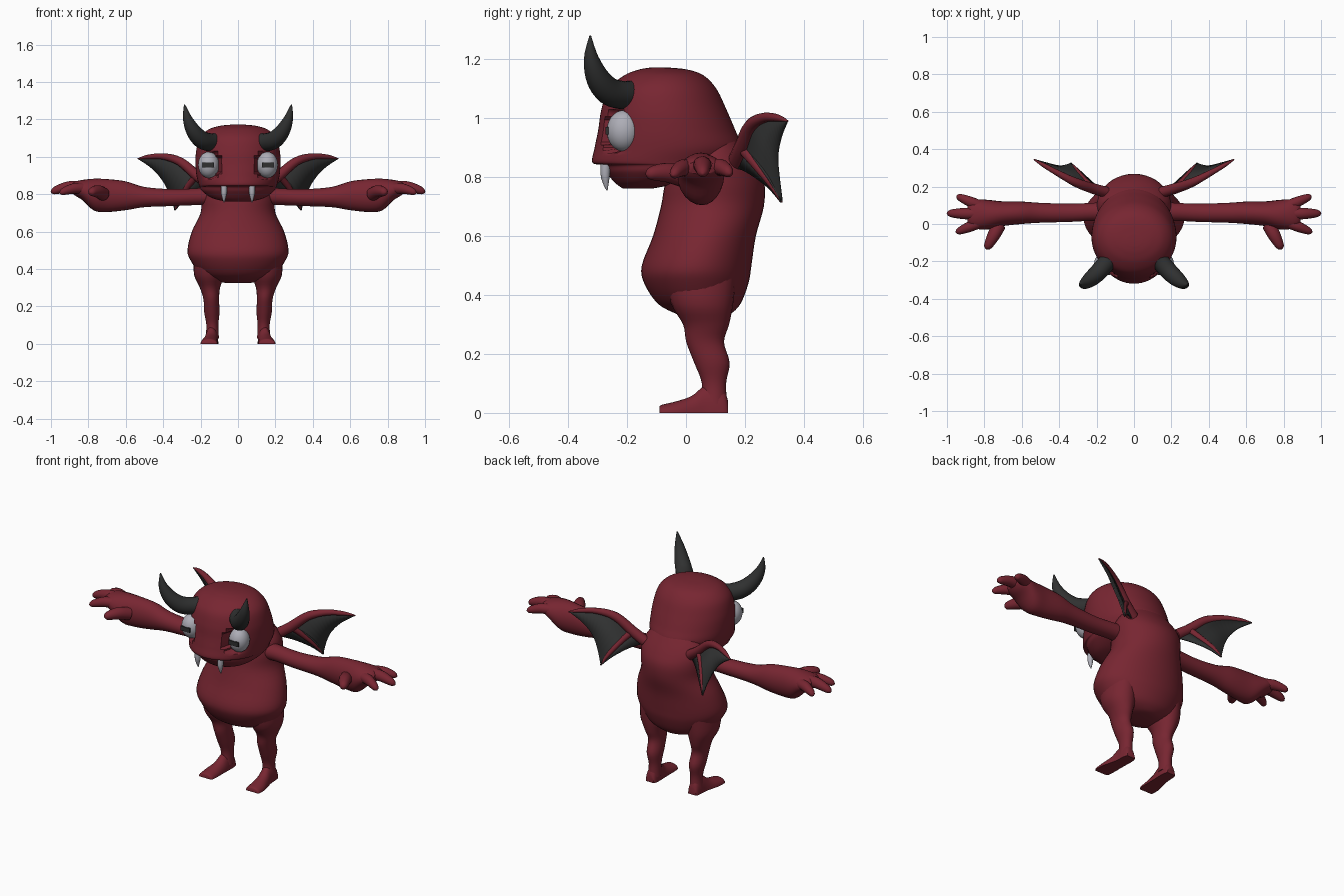
import bpy, bmesh, math
from mathutils import Vector

if "Cube" in bpy.data.objects:
    bpy.data.objects.remove(bpy.data.objects["Cube"])


def material(name, rgb):
    m = bpy.data.materials.new(name)
    m.diffuse_color = (*rgb, 1)
    m.use_nodes = True
    m.node_tree.nodes["Principled BSDF"].inputs["Base Color"].default_value = m.diffuse_color
    return m


RED = material("dark_red_skin", (0.185, 0.019, 0.031))
DARK = material("charcoal", (0.029, 0.030, 0.030))
WHITE = material("pale_grey", (0.42, 0.42, 0.47))


def finish(name, bm, mat, mirror=True, angle=45):
    bmesh.ops.recalc_face_normals(bm, faces=bm.faces[:])
    me = bpy.data.meshes.new(name)
    bm.to_mesh(me)
    bm.free()
    ob = bpy.data.objects.new(name, me)
    bpy.context.collection.objects.link(ob)
    me.materials.append(mat)
    bpy.ops.object.select_all(action='DESELECT')
    ob.select_set(True)
    bpy.context.view_layer.objects.active = ob
    bpy.ops.object.shade_smooth_by_angle(angle=math.radians(angle))
    if mirror:
        mod = ob.modifiers.new("mirror", 'MIRROR')
        mod.use_mirror_merge = False
    return ob


def smooth_rows(rows, sub):
    """Catmull-Rom interpolation of equally long tuples."""
    out = []
    last = len(rows) - 1
    for i in range(last):
        p = [rows[max(0, min(last, i + k))] for k in (-1, 0, 1, 2)]
        for s in range(sub):
            t = s / sub
            out.append([0.5 * (2 * b + (c - a) * t + (2*a - 5*b + 4*c - d) * t*t
                               + (3*b - a - 3*c + d) * t**3) for a, b, c, d in zip(*p)])
    out.append(list(rows[-1]))
    return out


PLANES = {'x': (Vector((0, 1, 0)), Vector((0, 0, 1))),
          'y': (Vector((1, 0, 0)), Vector((0, 0, 1))),
          'z': (Vector((1, 0, 0)), Vector((0, 1, 0)))}


def loft(name, rows, mat, plane=None, n=20, sub=4, mirror=True, shape=None):
    """Skin ellipses (x, y, z, radius_a, radius_b); no plane = follow the path."""
    rows = smooth_rows(rows, sub)
    pts = [Vector(r[:3]) for r in rows]
    bm = bmesh.new()
    rings = []
    for i, r in enumerate(rows):
        if plane:
            u, v = PLANES[plane]
        else:
            t = (pts[min(i + 1, len(pts) - 1)] - pts[max(i - 1, 0)]).normalized()
            u = t.cross(Vector((0.5, 0.8, 0.1))).normalized()
            v = t.cross(u)
        ring = []
        for k in range(n):
            a = math.tau * k / n
            co = pts[i] + u * (math.cos(a) * max(r[3], .002)) + v * (math.sin(a) * max(r[4], .002))
            ring.append(bm.verts.new(shape(co) if shape else co))
        rings.append(ring)
    for a, b in zip(rings, rings[1:]):
        for k in range(n):
            bm.faces.new((a[k], a[(k + 1) % n], b[(k + 1) % n], b[k]))
    bm.faces.new(rings[0])
    bm.faces.new(rings[-1])
    return finish(name, bm, mat, mirror)


def tube(name, rows, mat, **kw):
    return loft(name, [(x, y, z, r, r) for x, y, z, r in rows], mat, **kw)


def stack(name, rows, **kw):
    """Rows of (z, half width, front y, back y)."""
    return loft(name, [(0, (f + b) / 2, z, w, (b - f) / 2) for z, w, f, b in rows],
                RED, 'z', mirror=False, **kw)


# Torso with round belly
stack("torso", [(.325, .06, .0, .12), (.335, .11, -.03, .15), (.37, .195, -.095, .185),
                (.44, .25, -.142, .212), (.5, .27, -.15, .222), (.6, .247, -.112, .237),
                (.7, .2, -.085, .264), (.78, .198, -.07, .266), (.84, .195, -.04, .24),
                (.9, .16, 0, .2), (.96, .1, .03, .155)], n=40)


# Head, with a hollow for each eye
def eye_hollow(co):
    if math.hypot((abs(co.x) - .157) / .06, (co.z - .957) / .075) < 1:
        co.y = max(co.y, -.212)
    return co


stack("head", [(.762, .07, -.215, -.11), (.78, .14, -.24, -.02), (.815, .19, -.27, .09),
               (.84, .205, -.285, .15), (.85, .209, -.318, .165), (.9, .222, -.31, .19),
               (.96, .227, -.298, .167), (1.03, .224, -.287, .137), (1.1, .205, -.262, .103),
               (1.145, .16, -.21, .06), (1.165, .1, -.16, .005), (1.172, .04, -.12, -.06)],
      n=64, sub=6, shape=eye_hollow)

# Eyes and slit pupils
bm = bmesh.new()
bmesh.ops.create_uvsphere(bm, u_segments=28, v_segments=18, radius=1)
for v in bm.verts:
    v.co = (v.co.x * .056 + .157, v.co.y * .058 - .211, v.co.z * .07 + .957)
finish("eyes", bm, WHITE)
bm = bmesh.new()
bmesh.ops.create_cube(bm, size=1)
for v in bm.verts:
    v.co = (v.co.x * .062 + .16, v.co.y * .009 - .268, v.co.z * .026 + .957)
finish("pupils", bm, DARK)

# Fangs and horns
tube("fangs", [(.075, -.272, .855, .017), (.075, -.274, .81, .016),
               (.075, -.272, .78, .01), (.075, -.268, .755, .002)], WHITE, n=12)
tube("horns", [(.12, -.18, 1.08, .048), (.15, -.212, 1.078, .048), (.195, -.262, 1.092, .047),
               (.238, -.3, 1.138, .04), (.27, -.322, 1.205, .025), (.286, -.325, 1.28, .003)], DARK)

# Arms widening into the hands
loft("arms", [(.13, .065, .79, .055, .05), (.22, .065, .787, .048, .045),
              (.35, .06, .782, .049, .045), (.5, .06, .785, .053, .054),
              (.6, .06, .792, .06, .077), (.7, .055, .793, .066, .088),
              (.77, .05, .798, .078, .085), (.83, .052, .822, .08, .055),
              (.87, .052, .83, .07, .038), (.89, .052, .832, .05, .022)], RED, 'x', n=24)

# Three fingers and a thumb: base, tip
for name, base, tip, r in [("back_finger", (.82, .095, .83), (.948, .15, .81), .03),
                           ("middle_finger", (.84, .055, .84), (1.0, .057, .81), .032),
                           ("front_finger", (.82, .01, .83), (.952, -.045, .805), .03),
                           ("thumb", (.72, -.005, .80), (.79, -.135, .808), .036)]:
    b, t = Vector(base), Vector(tip)
    rows = []
    for f, k in ((0, 1), (.4, .95), (.75, .75), (.93, .5), (1, .1)):
        p = b.lerp(t, f)
        rows.append((p.x, p.y, p.z + .012 * math.sin(f * math.pi), r * k))
    tube(name, rows, RED, n=14)

# Legs and flat-soled feet
loft("legs", [(.155, .05, .47, .08, .12), (.155, .055, .37, .08, .105),
              (.15, .068, .3, .054, .078), (.143, .065, .24, .042, .064),
              (.14, .088, .17, .041, .06), (.137, .095, .1, .032, .041),
              (.138, .095, .03, .036, .045)], RED, 'z', n=24)


def sole(co):
    co.z = max(co.z, 0)
    return co


loft("feet", [(.156, -.09, 0, .036, .022), (.155, -.08, 0, .045, .028), (.153, -.03, 0, .046, .04),
              (.147, .02, 0, .04, .058), (.142, .06, 0, .036, .09), (.14, .1, 0, .035, .1),
              (.14, .13, 0, .032, .075), (.14, .143, 0, .026, .04)], RED, 'y', n=24, shape=sole)

# Wing bones: arched leading edge and lower strut
arch = [(.15, .17, .85, .03), (.22, .19, .9, .028), (.31, .222, .975, .024),
        (.4, .268, 1.002, .017), (.48, .313, 1.0, .012), (.535, .345, .99, .003)]
strut = [(.22, .19, .9, .02), (.265, .235, .845, .016), (.31, .29, .775, .012),
         (.338, .325, .715, .003)]
tube("wing_arch", arch, RED, n=12)
tube("wing_strut", strut, RED, n=12)


# Wing membranes: webs stretched between two curves
def web(name, a, b):
    bm = bmesh.new()
    a, b = smooth_rows(a, 4), smooth_rows(b, 4)
    va = [bm.verts.new(p[:3]) for p in a]
    vb = [bm.verts.new(p[:3]) for p in b]
    for i in range(len(va) - 1):
        bm.faces.new((va[i], va[i + 1], vb[i + 1], vb[i]))
    ob = finish(name, bm, DARK)
    mod = ob.modifiers.new("thickness", 'SOLIDIFY')
    mod.thickness = .008
    mod.offset = 0


trailing = [(.338, .325, .72), (.365, .315, .8), (.4, .31, .87), (.455, .322, .935), (.53, .343, .988)]
web("outer_membrane", [p[:3] for p in arch[1:]], trailing)
web("strut_membrane", [p[:3] for p in strut],
    [(.222, .191, .902), (.27, .23, .87), (.32, .28, .8), (.34, .325, .72)])
web("inner_membrane", [p[:3] for p in strut],
    [(.17, .18, .83), (.22, .22, .81), (.285, .28, .765), (.336, .324, .714)])
